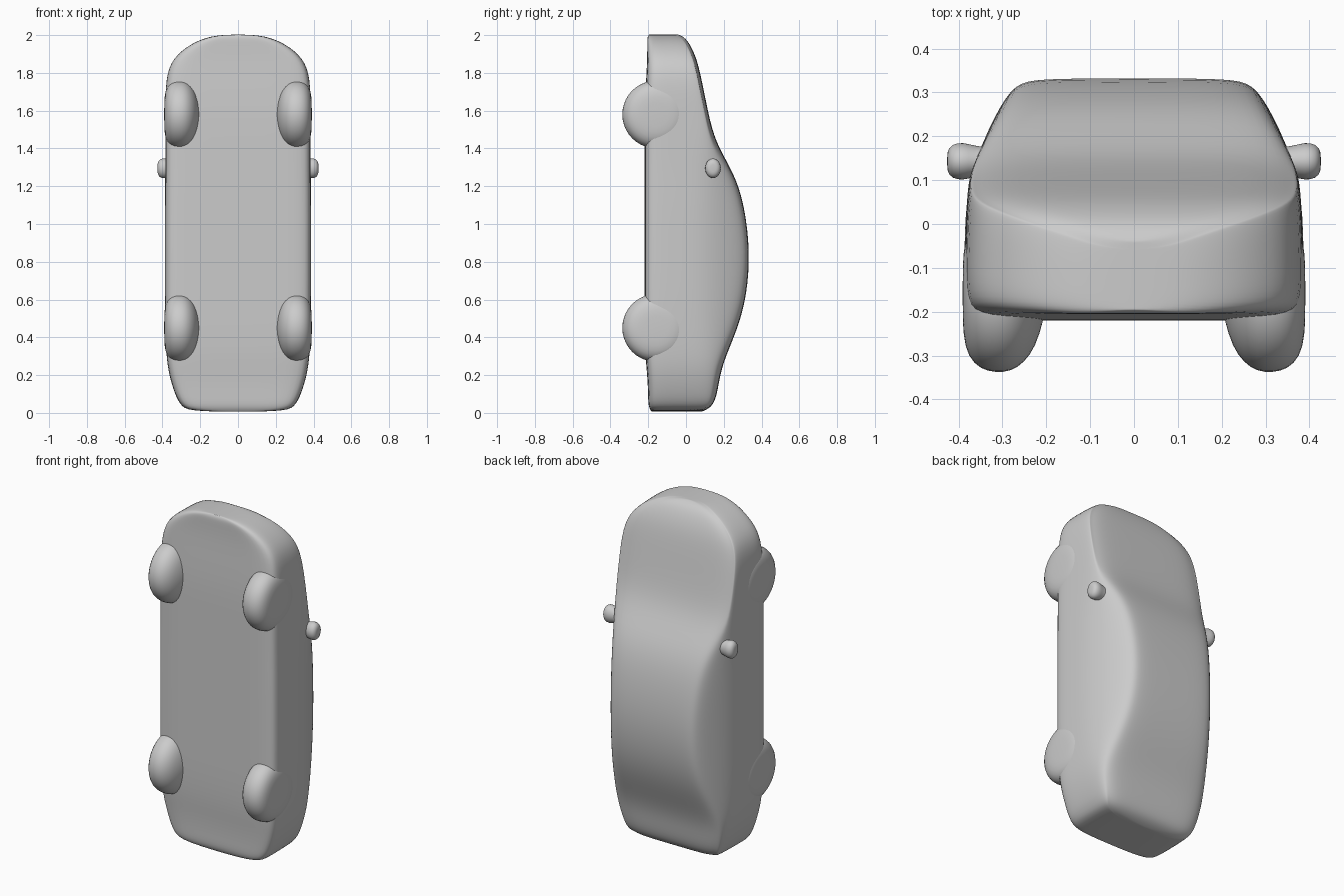
import bpy, bmesh, math
from mathutils import Matrix

if "Cube" in bpy.data.objects:
    bpy.data.objects.remove(bpy.data.objects["Cube"])

grey = bpy.data.materials.new("plain grey")
grey.diffuse_color = (0.6, 0.6, 0.6, 1)
grey.use_nodes = True
grey.node_tree.nodes["Principled BSDF"].inputs["Base Color"].default_value = grey.diffuse_color


def finish(name, bm, levels=0):
    bmesh.ops.recalc_face_normals(bm, faces=bm.faces[:])
    me = bpy.data.meshes.new(name)
    bm.to_mesh(me)
    bm.free()
    me.materials.append(grey)
    me.shade_smooth()
    ob = bpy.data.objects.new(name, me)
    bpy.context.collection.objects.link(ob)
    if levels:
        mod = ob.modifiers.new("smooth", 'SUBSURF')
        mod.levels = mod.render_levels = levels
    return ob


# Car body, standing on its tail: z, underside y, top y, half width
STATIONS = [
    (0.005, -0.18, 0.08, 0.24), (0.03, -0.20, 0.14, 0.30),
    (0.10, -0.20, 0.165, 0.335), (0.20, -0.205, 0.18, 0.365),
    (0.30, -0.215, 0.21, 0.38), (0.45, -0.22, 0.275, 0.385),
    (0.62, -0.22, 0.322, 0.387), (0.85, -0.22, 0.34, 0.387),
    (1.10, -0.22, 0.31, 0.387), (1.27, -0.22, 0.255, 0.385),
    (1.43, -0.22, 0.155, 0.385), (1.60, -0.22, 0.115, 0.385),
    (1.78, -0.21, 0.08, 0.383), (1.88, -0.205, 0.055, 0.345),
    (1.955, -0.205, 0.02, 0.25), (1.99, -0.205, -0.01, 0.16),
    (2.003, -0.195, -0.04, 0.08)]


def half_section(z, yb, yt, w):
    """Right half of a cross-section, underside to roof."""
    shoulder = min(yt - 0.05, 0.09)
    roof = w - 0.46 * (yt - shoulder)
    return [(0.45 * w, yb), (0.92 * w, yb), (w, yb + 0.035),
            (w, (yb + shoulder) / 2), (w * 0.99, shoulder),
            ((w + roof) / 2, (shoulder + yt) / 2 + 0.01),
            (roof + 0.005, yt - 0.02), (0.86 * roof, yt - 0.002), (0.4 * roof, yt)]


bm = bmesh.new()
rings = []
for z, yb, yt, w in STATIONS:
    half = half_section(z, yb, yt, w)
    pts = half + [(-x, y) for x, y in reversed(half)]
    rings.append([bm.verts.new((x, y, z)) for x, y in pts])
n = len(rings[0])
for a, b in zip(rings, rings[1:]):
    for i in range(n):
        j = (i + 1) % n
        bm.faces.new((a[i], a[j], b[j], b[i]))
for r in (rings[0], rings[-1]):
    for i in range(n // 2 - 1):
        bm.faces.new((r[i], r[i + 1], r[n - 2 - i], r[n - 1 - i]))
finish("car_body", bm, 2)


def turned(name, profile, y, z, side, squash=1.0):
    """Revolve (x, radius) points around an axis parallel to x."""
    bm = bmesh.new()
    vs = [bm.verts.new((x, r, 0)) for x, r in profile]
    es = [bm.edges.new(p) for p in zip(vs, vs[1:])]
    bmesh.ops.spin(bm, geom=vs + es, cent=(0, 0, 0), axis=(1, 0, 0),
                   angle=2 * math.pi, steps=20)
    bmesh.ops.remove_doubles(bm, verts=bm.verts[:], dist=0.0005)
    bmesh.ops.transform(bm, verts=bm.verts[:], matrix=Matrix.Translation((0, y, z))
                        @ Matrix.Diagonal((side, squash, 1, 1)))
    return finish(name, bm, 1)


# Wheels with rounded treads, and door mirrors flaring outwards
WHEEL = [(0.20, 0), (0.205, 0.06), (0.225, 0.125), (0.25, 0.16), (0.28, 0.181),
         (0.315, 0.184), (0.35, 0.176), (0.378, 0.148), (0.39, 0.10), (0.391, 0)]
MIRROR = [(0.29, 0), (0.29, 0.045), (0.335, 0.04), (0.365, 0.045),
          (0.39, 0.055), (0.415, 0.05), (0.426, 0.03), (0.426, 0)]
for side, label in ((1, "right"), (-1, "left")):
    turned("front_wheel_" + label, WHEEL, -0.158, 1.58, side)
    turned("rear_wheel_" + label, WHEEL, -0.158, 0.45, side)
    turned("door_mirror_" + label, MIRROR, 0.143, 1.295, side, 0.8)
